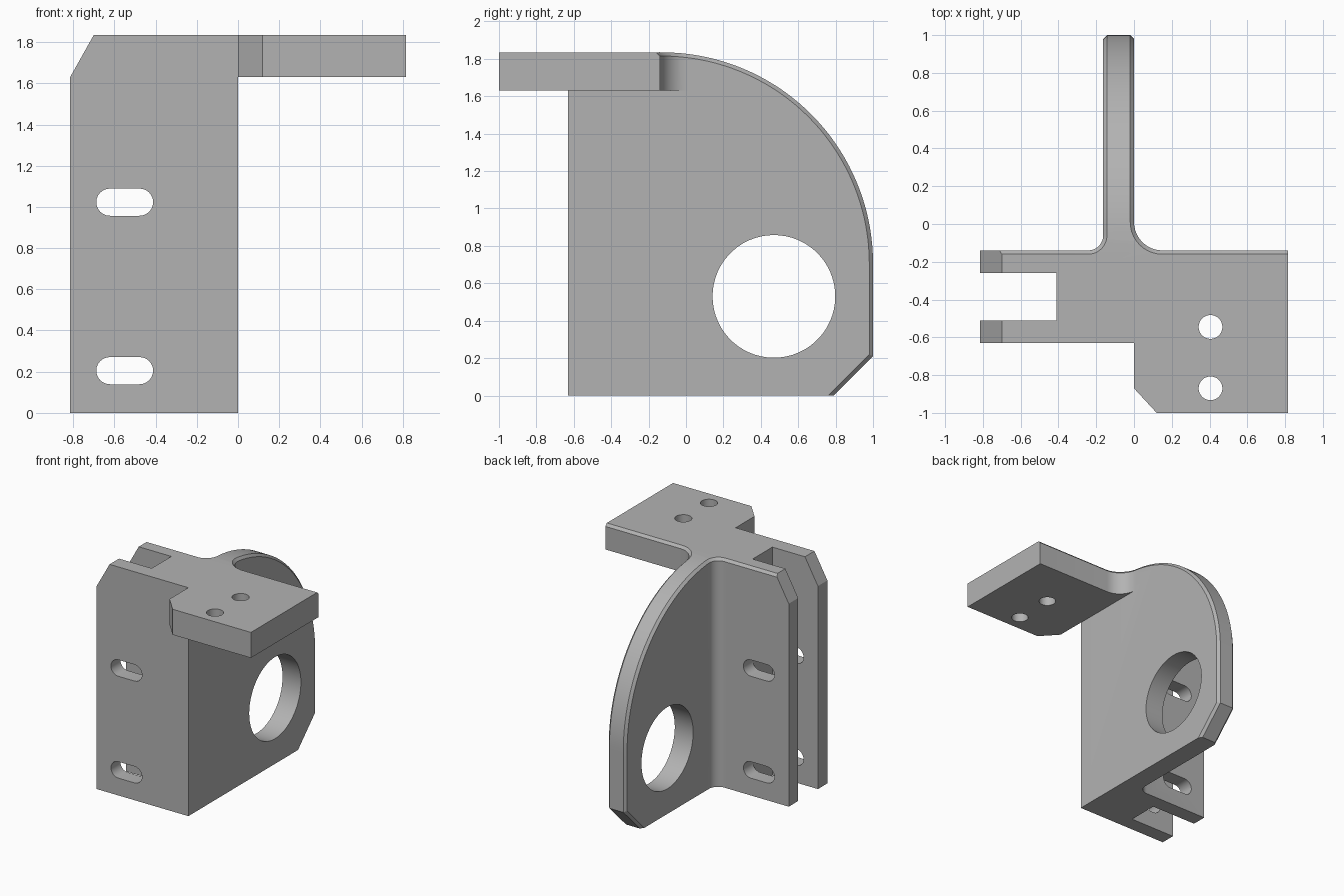
import bpy, bmesh, math
from mathutils import Vector

cube = bpy.data.objects.get("Cube")
if cube:
    bpy.data.objects.remove(cube)

grey = bpy.data.materials.new("plain grey")
grey.use_nodes = True
grey.diffuse_color = (0.45, 0.45, 0.45, 1)
grey.node_tree.nodes["Principled BSDF"].inputs["Base Color"].default_value = (0.45, 0.45, 0.45, 1)

# Maps a 2D outline point plus a depth to 3D, by extrusion axis
PLACE = {"x": lambda a, b, d: (d, a, b),
         "y": lambda a, b, d: (a, d, b),
         "z": lambda a, b, d: (a, b, d)}


def arc(cx, cy, r, start, end, n):
    angles = [math.radians(start + (end - start) * i / n) for i in range(n + 1)]
    return [(cx + r * math.cos(t), cy + r * math.sin(t)) for t in angles]


def prism(name, outline, axis, low, high):
    place = PLACE[axis]
    bm = bmesh.new()
    face = bm.faces.new([bm.verts.new(place(a, b, low)) for a, b in outline])
    new = bmesh.ops.extrude_face_region(bm, geom=[face])["geom"]
    bmesh.ops.translate(bm, vec=Vector(place(0, 0, high - low)),
                        verts=[v for v in new if isinstance(v, bmesh.types.BMVert)])
    bmesh.ops.recalc_face_normals(bm, faces=bm.faces)
    mesh = bpy.data.meshes.new(name)
    bm.to_mesh(mesh)
    bm.free()
    mesh.materials.append(grey)
    obj = bpy.data.objects.new(name, mesh)
    bpy.context.collection.objects.link(obj)
    return obj


def combine(obj, tool, operation):
    tool.hide_render = True
    mod = obj.modifiers.new("combine", "BOOLEAN")
    mod.operation, mod.solver, mod.object = operation, "EXACT", tool
    bpy.context.view_layer.objects.active = obj
    bpy.ops.object.modifier_apply(modifier=mod.name)
    bpy.data.objects.remove(tool)


BACK, TOP, WEB = -0.14, 1.835, -0.163

# Upright: forked mounting block with a thin web behind it
body_plan = [(-0.815, -0.63), (0, -0.63), (0, 1), (WEB, 1)]
body_plan += arc(WEB - 0.08, BACK + 0.08, 0.08, 0, -90, 8)
body_plan += [(-0.815, BACK), (-0.815, -0.26), (-0.41, -0.26), (-0.41, -0.51), (-0.815, -0.51)]
bracket = prism("bracket", body_plan, "z", -0.1, 2)

# Top flange with a clipped corner, filleted into the web
flange_plan = [(0.12, -1), (0.815, -1), (0.815, BACK)]
flange_plan += arc(0.15, BACK + 0.15, 0.15, 270, 180, 10)
flange_plan += [(-0.08, -0.05), (-0.08, -0.55), (0, -0.63), (0, -0.87)]
combine(bracket, prism("flange", flange_plan, "z", 1.63, 2), "UNION")

# Side profile: rounded back and clipped lower corner
side = [(-1.1, 0), (0.79, 0), (1, 0.21)]
side += arc(-0.13, TOP - 1.13, 1.13, 0, 90, 36) + [(-1.1, TOP)]
side = [(y + 0.0 if y < 0.999 else 1.0, z) for y, z in side]
combine(bracket, prism("side_profile", side, "x", -1, 1), "INTERSECT")


# Chamfer the rim of the web and the rear top edges
def is_rim(edge):
    if len(edge.link_faces) != 2 or edge.calc_face_angle(0) < 1:
        return False
    if any(f.normal.z < -0.9 for f in edge.link_faces):
        return False
    a, b = (v.co for v in edge.verts)
    if min(a.y, b.y) < BACK - 0.005:
        return False
    upright = abs(a.x - b.x) + abs(a.y - b.y) < 0.001
    return not upright or a.y > 0.9


bm = bmesh.new()
bm.from_mesh(bracket.data)
bmesh.ops.remove_doubles(bm, verts=bm.verts, dist=0.0005)
bm.normal_update()
bmesh.ops.bevel(bm, geom=[e for e in bm.edges if is_rim(e)], offset=0.02,
                offset_type="OFFSET", segments=1, affect="EDGES", clamp_overlap=False)
bm.to_mesh(bracket.data)
bm.free()

# Large round opening in the web
combine(bracket, prism("web_hole", arc(0.47, 0.53, 0.328, 0, 354, 59), "x", -0.5, 0.5), "DIFFERENCE")

# Two screw holes in the flange
for y in (-0.545, -0.87):
    combine(bracket, prism("screw_hole", arc(0.405, y, 0.063, 0, 348, 29), "z", 1.5, 2), "DIFFERENCE")

# Two adjusting slots through both arms of the fork
for z in (0.205, 1.023):
    slot = arc(-0.478, z, 0.066, -90, 90, 12) + arc(-0.622, z, 0.066, 90, 270, 12)
    combine(bracket, prism("slot", slot, "y", -0.9, 0.1), "DIFFERENCE")

# Clipped upper corner on both arms
corner = [(-0.815 - 0.115, 1.63 - 0.205), (-0.70 + 0.115, TOP + 0.205), (-0.93, TOP + 0.205)]
combine(bracket, prism("arm_corner", corner, "y", -0.9, 0.1), "DIFFERENCE")

bpy.ops.object.select_all(action="DESELECT")
bracket.select_set(True)
bpy.context.view_layer.objects.active = bracket
bpy.ops.object.shade_smooth_by_angle(angle=math.radians(25))
